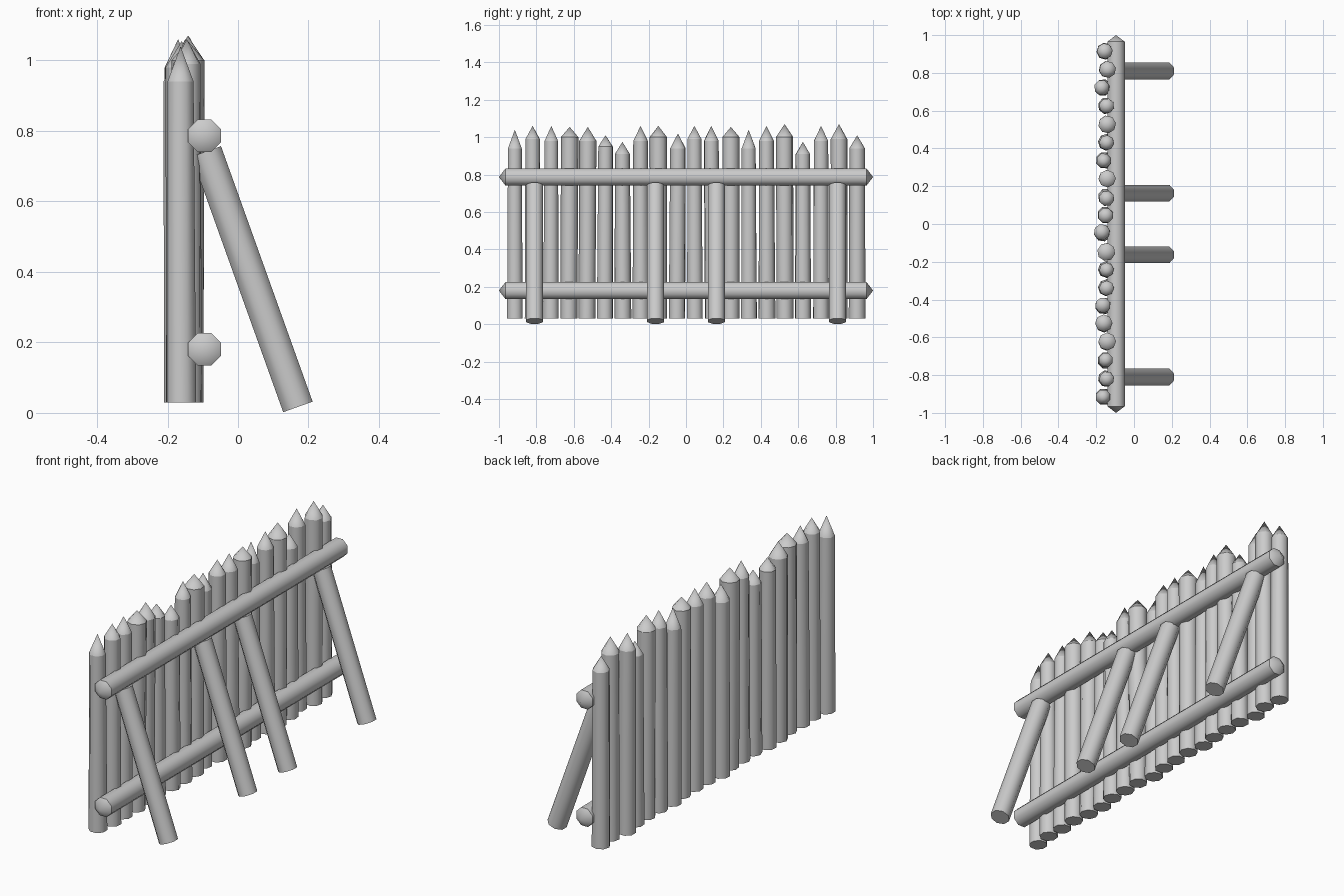
import bpy, bmesh, math
from mathutils import Vector

if "Cube" in bpy.data.objects:
    bpy.data.objects.remove(bpy.data.objects["Cube"], do_unlink=True)

wood = bpy.data.materials.new("pale_grey")
wood.use_nodes = True
GREY = (0.6, 0.6, 0.6, 1)
wood.diffuse_color = GREY
wood.node_tree.nodes["Principled BSDF"].inputs["Base Color"].default_value = GREY
SIDES = 8


def log(name, rings, start=None, end=None, turn=math.pi / SIDES):
    """Skin octagon rings (centre, radius); each end is a point or a flat cap."""
    axis = (rings[-1][0] - rings[0][0]).normalized()
    q = axis.to_track_quat('Z', 'Y')
    bm = bmesh.new()
    loops = []
    for c, r in rings:
        loops.append([bm.verts.new(c + q @ Vector((r * math.cos(a), r * math.sin(a), 0)))
                      for a in (turn + i * math.tau / SIDES for i in range(SIDES))])
    for lo, hi in zip(loops, loops[1:]):
        for i in range(SIDES):
            j = (i + 1) % SIDES
            bm.faces.new((lo[i], lo[j], hi[j], hi[i]))
    for loop, tip in ((loops[0], start), (loops[-1], end)):
        if tip is None:
            bm.faces.new(loop)
        else:
            t = bm.verts.new(tip)
            for i in range(SIDES):
                bm.faces.new((loop[i], loop[(i + 1) % SIDES], t))
    bmesh.ops.recalc_face_normals(bm, faces=bm.faces)
    for f in bm.faces:
        f.smooth = True
    # crisp rims where the shaft meets a point or cap
    for loop in (loops[0], loops[-1]):
        for i in range(SIDES):
            bm.edges.get((loop[i], loop[(i + 1) % SIDES])).smooth = False
    mesh = bpy.data.meshes.new(name)
    bm.to_mesh(mesh)
    bm.free()
    mesh.materials.append(wood)
    ob = bpy.data.objects.new(name, mesh)
    bpy.context.collection.objects.link(ob)


# Sharpened stakes: top x, top y, shoulder z, tip z, shoulder radius
STAKES = [
    (-.163, -.915, .94, 1.04, .040), (-.145, -.82, .99, 1.06, .040),
    (-.15, -.72, .98, 1.06, .039), (-.142, -.622, 1.0, 1.055, .047),
    (-.16, -.525, .98, 1.055, .046), (-.165, -.43, .95, 1.01, .041),
    (-.145, -.34, .91, .975, .040), (-.145, -.243, .98, 1.06, .039),
    (-.147, -.148, 1.0, 1.06, .048), (-.17, -.043, .94, 1.02, .043),
    (-.15, .045, .99, 1.06, .041), (-.145, .135, .98, 1.06, .041),
    (-.142, .24, 1.0, 1.055, .046), (-.16, .335, .94, 1.04, .040),
    (-.145, .43, .98, 1.06, .040), (-.142, .527, 1.0, 1.07, .047),
    (-.145, .625, .91, .975, .040), (-.17, .722, .98, 1.06, .041),
    (-.14, .818, .99, 1.07, .045), (-.155, .915, .94, 1.01, .042),
]
for n, (x, y, z, tip, r) in enumerate(STAKES):
    foot = Vector((x * .8 - .03, -.915 + n * .0963, .03))
    log(f"stake_{n + 1}", [(foot, .045), (Vector((x, y, z)), r)],
        end=Vector((x, y, tip)))

# Horizontal rails with blunt pointed ends
for name, z in (("lower_rail", .18), ("upper_rail", .787)):
    p = lambda y: Vector((-.095, y, z))
    log(name, [(p(-.965), .05), (p(.965), .05)], start=p(-1), end=p(1))

# Slanted braces under the upper rail
for n, y in enumerate((-.81, -.163, .163, .81)):
    log(f"brace_{n + 1}", [(Vector((.17, y, .017)), .048),
                           (Vector((-.09, y, .742)), .048)])
